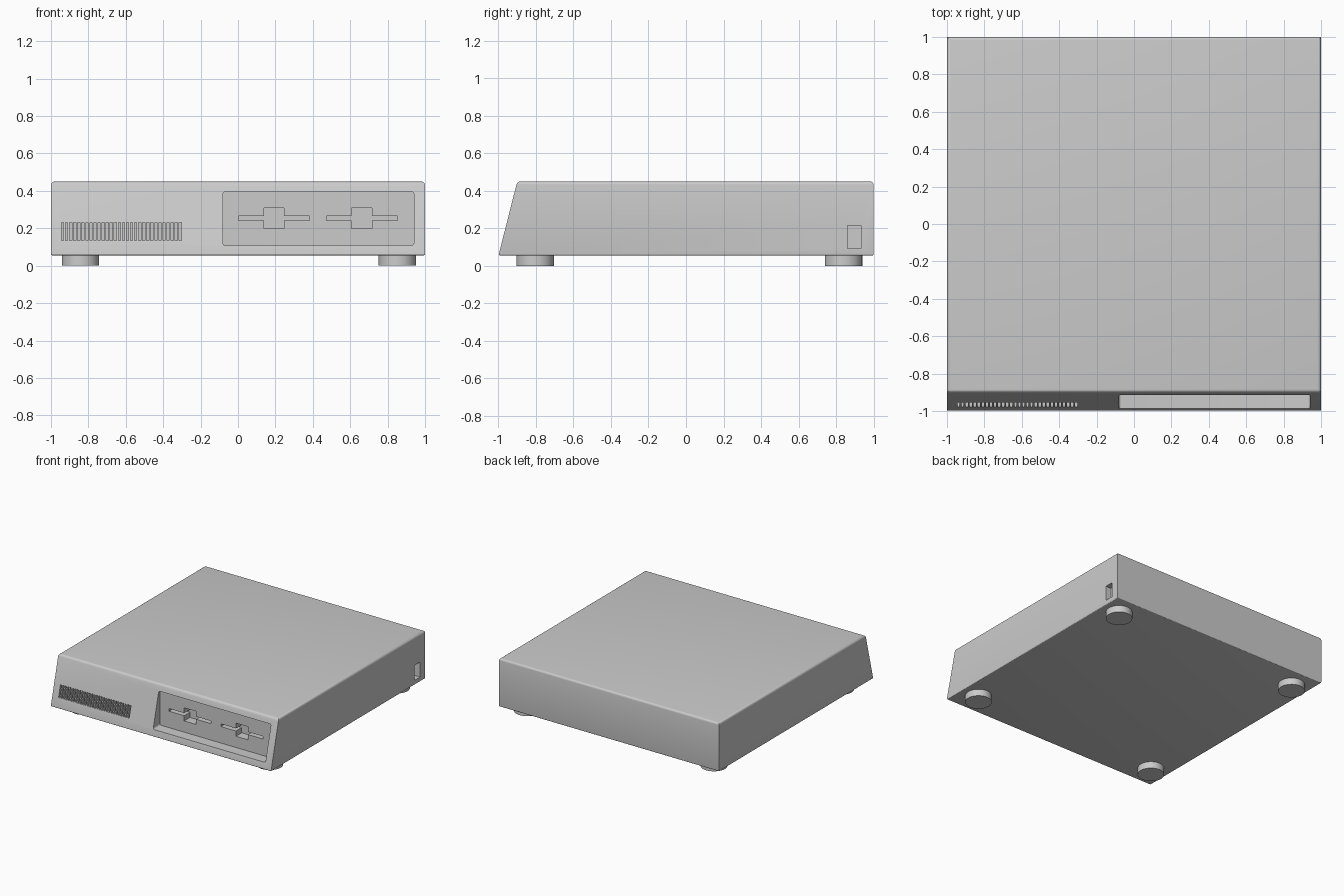
import bpy, bmesh, math

if "Cube" in bpy.data.objects:
    bpy.data.objects.remove(bpy.data.objects["Cube"])


def make_object(name, bm):
    bmesh.ops.recalc_face_normals(bm, faces=bm.faces)
    mesh = bpy.data.meshes.new(name)
    bm.to_mesh(mesh)
    bm.free()
    obj = bpy.data.objects.new(name, mesh)
    bpy.context.collection.objects.link(obj)
    return obj


def extrude(bm, points, offset):
    face = bm.faces.new([bm.verts.new(p) for p in points])
    new = bmesh.ops.extrude_face_region(bm, geom=[face])["geom"]
    bmesh.ops.translate(bm, verts=[v for v in new if isinstance(v, bmesh.types.BMVert)], vec=offset)


def box(bm, x, y, z):
    extrude(bm, [(x[0], y[0], z[0]), (x[1], y[0], z[0]), (x[1], y[0], z[1]), (x[0], y[0], z[1])],
            (0, y[1] - y[0], 0))


def smooth(obj, angle=35):
    bpy.ops.object.select_all(action='DESELECT')
    obj.select_set(True)
    bpy.context.view_layer.objects.active = obj
    bpy.ops.object.shade_smooth_by_angle(angle=math.radians(angle))


def cut(target, cutter):
    cutter.hide_render = True
    mod = target.modifiers.new("cut", 'BOOLEAN')
    mod.operation, mod.solver, mod.object = 'DIFFERENCE', 'EXACT', cutter
    bpy.context.view_layer.objects.active = target
    bpy.ops.object.modifier_apply(modifier=mod.name)
    bpy.data.objects.remove(cutter)


# Case: side profile with a sloped front, rounded top and bottom rims
bm = bmesh.new()
extrude(bm, [(-1, -1, 0.055), (-1, 1, 0.055), (-1, 1, 0.45), (-1, -0.9, 0.45)], (2, 0, 0))
for z, r in ((0.45, 0.018), (0.055, 0.008)):
    rim = [e for e in bm.edges if all(abs(v.co.z - z) < 1e-4 for v in e.verts)]
    bmesh.ops.bevel(bm, geom=rim, offset=r, segments=4, profile=0.5, affect='EDGES')
case = make_object("computer_case", bm)

# Drive bay recess with softly rounded corners
bm = bmesh.new()
box(bm, (-0.08, 0.94), (-1.1, -0.895), (0.108, 0.395))
along_y = [e for e in bm.edges if abs(e.verts[0].co.y - e.verts[1].co.y) > 0.1]
bmesh.ops.bevel(bm, geom=along_y, offset=0.012, segments=4, profile=0.5, affect='EDGES')
cut(case, make_object("bay_cutter", bm))

# Disk slots: wide slit with a square finger notch
bm = bmesh.new()
for cx in (0.192, 0.662):
    w, h, n = 0.19, 0.011, 0.054
    right = [(n, -n), (n, -h), (w, -h), (w, h), (n, h), (n, n)]
    outline = right + [(-x, -z) for x, z in right]
    extrude(bm, [(cx + x, -0.95, 0.254 + z) for x, z in outline], (0, 0.13, 0))
cut(case, make_object("slot_cutter", bm))

# Vent slits
bm = bmesh.new()
count, pitch = 30, 0.0217
for i in range(count):
    x = -0.944 + i * pitch
    box(bm, (x, x + 0.012), (-1.1, -0.92), (0.135, 0.232))
cut(case, make_object("vent_cutter", bm))

# Power switch recess on the right side
bm = bmesh.new()
box(bm, (0.95, 1.1), (0.862, 0.932), (0.093, 0.215))
cut(case, make_object("switch_cutter", bm))
smooth(case)

# Four round feet
for fy, row in ((-0.805, "front"), (0.84, "back")):
    for fx, side in ((-0.842, "left"), (0.852, "right")):
        bpy.ops.mesh.primitive_cylinder_add(vertices=40, radius=0.1, depth=0.062, location=(fx, fy, 0.031))
        foot = bpy.context.object
        foot.name = f"{row}_{side}_foot"
        smooth(foot)
